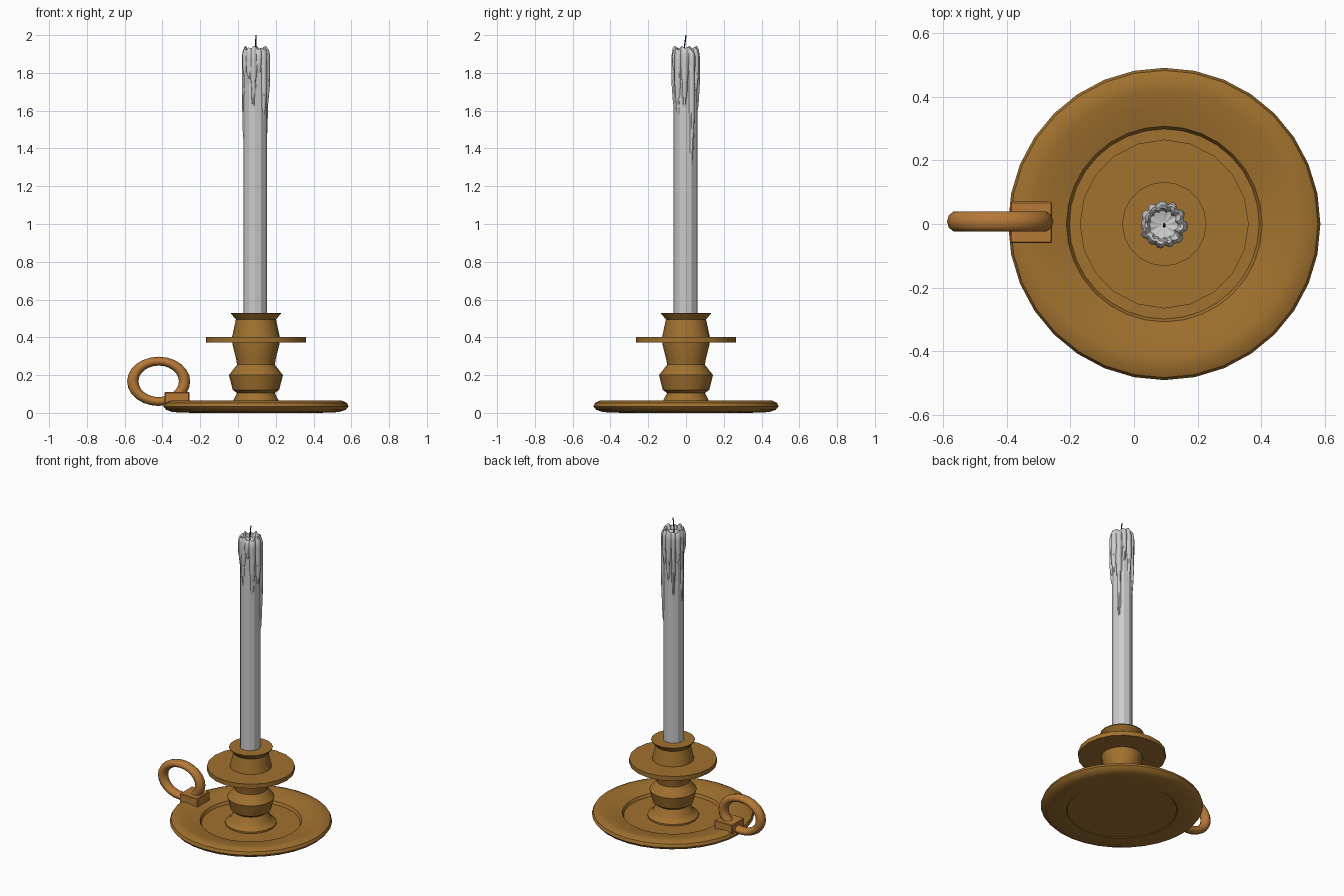
import bpy, bmesh, math, random
from math import sin, cos, pi, radians

if "Cube" in bpy.data.objects:
    bpy.data.objects.remove(bpy.data.objects["Cube"])

random.seed(4)
AXIS_X = 0.095


def material(name, rgb):
    m = bpy.data.materials.new(name)
    m.diffuse_color = (*rgb, 1)
    m.use_nodes = True
    m.node_tree.nodes["Principled BSDF"].inputs["Base Color"].default_value = m.diffuse_color
    return m


brass = material("brass", (0.355, 0.165, 0.028))
copper = material("copper", (0.46, 0.19, 0.038))
black = material("charred", (0.01, 0.01, 0.01))


def finish(name, bm, loc=(0, 0, 0), mat=None, angle=35):
    bmesh.ops.recalc_face_normals(bm, faces=bm.faces)
    me = bpy.data.meshes.new(name)
    bm.to_mesh(me)
    bm.free()
    ob = bpy.data.objects.new(name, me)
    bpy.context.collection.objects.link(ob)
    ob.location = loc
    if mat:
        me.materials.append(mat)
    bpy.ops.object.select_all(action='DESELECT')
    ob.select_set(True)
    bpy.context.view_layer.objects.active = ob
    if angle:
        bpy.ops.object.shade_smooth_by_angle(angle=radians(angle))
    return ob


def skin(bm, rings, cap_start=True, cap_end=True):
    """Join rings of points into a tube, closing the ends."""
    vs = [[bm.verts.new(p) for p in ring] for ring in rings]
    n = len(vs[0])
    for a, b in zip(vs, vs[1:]):
        for i in range(n):
            j = (i + 1) % n
            bm.faces.new((a[i], a[j], b[j], b[i]))
    if cap_start:
        bm.faces.new(vs[0][::-1])
    if cap_end:
        bm.faces.new(vs[-1])


def circle(r, z, n, x=0, y=0):
    return [(x + r * cos(2 * pi * i / n), y + r * sin(2 * pi * i / n), z) for i in range(n)]


def lathe(name, profile, n, loc, mat=None, angle=35):
    bm = bmesh.new()
    skin(bm, [circle(r, z, n) for r, z in profile])
    return finish(name, bm, loc, mat, angle)


# Dish with rounded rim and sunken floor
lathe("dish", [(0.33, 0.004), (0.335, 0.0), (0.44, 0.004), (0.475, 0.016), (0.49, 0.034),
               (0.482, 0.053), (0.455, 0.065), (0.42, 0.064), (0.37, 0.055), (0.315, 0.042),
               (0.307, 0.04), (0.298, 0.022)], 32, (AXIS_X, 0, 0), brass)

# Turned stem, drip plate and candle cup
lathe("stem", [(0.155, 0.02), (0.155, 0.032), (0.135, 0.045), (0.122, 0.062), (0.1, 0.105),
               (0.123, 0.122), (0.143, 0.2), (0.1, 0.255), (0.105, 0.285), (0.125, 0.365),
               (0.125, 0.38)], 20, (AXIS_X, 0, 0), brass, 25)
lathe("drip_plate", [(0.265, 0.373), (0.265, 0.402)], 20, (AXIS_X, 0, 0), brass)
lathe("candle_cup", [(0.128, 0.395), (0.106, 0.495), (0.132, 0.525), (0.132, 0.53)],
      20, (AXIS_X, 0, 0), brass, 25)

# Ring handle, slightly squashed in height
R, r = 0.137, 0.03
bm = bmesh.new()
grid = [[bm.verts.new(((R + r * cos(v)) * cos(u), 1.1 * r * sin(v), 0.78 * (R + r * cos(v)) * sin(u)))
         for v in (2 * pi * k / 10 for k in range(10))] for u in (2 * pi * k / 24 for k in range(24))]
for i in range(24):
    for k in range(10):
        a, b = grid[i], grid[(i + 1) % 24]
        bm.faces.new((a[k], a[(k + 1) % 10], b[(k + 1) % 10], b[k]))
finish("handle_ring", bm, (-0.42, 0.008, 0.167), copper, 60)

# Block fixing the ring to the dish
bm = bmesh.new()
bmesh.ops.create_cube(bm, size=1)
bmesh.ops.scale(bm, vec=(0.132, 0.13, 0.06), verts=bm.verts)
bmesh.ops.bevel(bm, geom=bm.edges[:], offset=0.004, segments=1, affect='EDGES')
finish("handle_block", bm, (-0.323, 0.005, 0.08), copper, 0)

# Candle shaft
CX, CY = 0.091, -0.002
lathe("candle", [(0.063, 0.52), (0.063, 1.88)], 12, (CX, CY, 0), None, 20)

# Melted wax: drips as (angle, half width, lowest z, thickness)
drips = [(-5, 17, 1.62, 0.016), (32, 14, 1.30, 0.014), (62, 13, 1.70, 0.014), (92, 15, 1.60, 0.012),
         (122, 12, 1.50, 0.012), (150, 15, 1.70, 0.011), (178, 13, 1.45, 0.007), (208, 15, 1.78, 0.012),
         (236, 13, 1.74, 0.010), (262, 14, 1.62, 0.012), (290, 12, 1.80, 0.012), (318, 17, 1.58, 0.015)]


def wax_radius(deg, z):
    best = 0.058 + 0.008 * max(0, min(1, (z - 1.80) / 0.06))
    for a, w, low, t in drips:
        d = abs((deg - a + 180) % 360 - 180)
        span = (z - low) / (1.9 - low)
        if span > 0:
            width = w * (0.45 + 0.55 * min(1, span * 1.6))
            if d < width:
                bulge = t * min(1, 0.3 + span * 1.6) * min(1, span * 14)
                best = max(best, 0.060 + (bulge + 0.003) * math.sqrt(1 - (d / width) ** 2))
    return best


N = 72
lip = [0.012 * sin(radians(i * 15)) * sin(radians(i * 35 + 40)) for i in range(N)]
rings = []
for k in range(33):
    z = 1.28 + 0.61 * k / 32
    rings.append([(wax_radius(i * 5, z) * cos(radians(i * 5)),
                   wax_radius(i * 5, z) * sin(radians(i * 5)), z) for i in range(N)])
for scale, z, wave in [(0.93, 1.92, 0.5), (0.82, 1.932, 1), (0.70, 1.928, 1), (0.60, 1.905, 0.3), (0.15, 1.895, 0)]:
    ring = []
    for i in range(N):
        rad = scale * wax_radius(i * 5, 1.89)
        ring.append((rad * cos(radians(i * 5)), rad * sin(radians(i * 5)), z + wave * lip[i]))
    rings.append(ring)
bm = bmesh.new()
skin(bm, rings)
finish("melted_wax", bm, (CX, CY, 0), None, 40)

# Bent wick
bm = bmesh.new()
skin(bm, [circle(rr, z, 6, 0, y) for rr, z, y in
          [(0.004, 1.88, -0.008), (0.004, 1.94, -0.008), (0.004, 1.97, -0.004), (0.003, 2.0, 0.0)]])
finish("wick", bm, (AXIS_X, 0, 0), black, 60)
